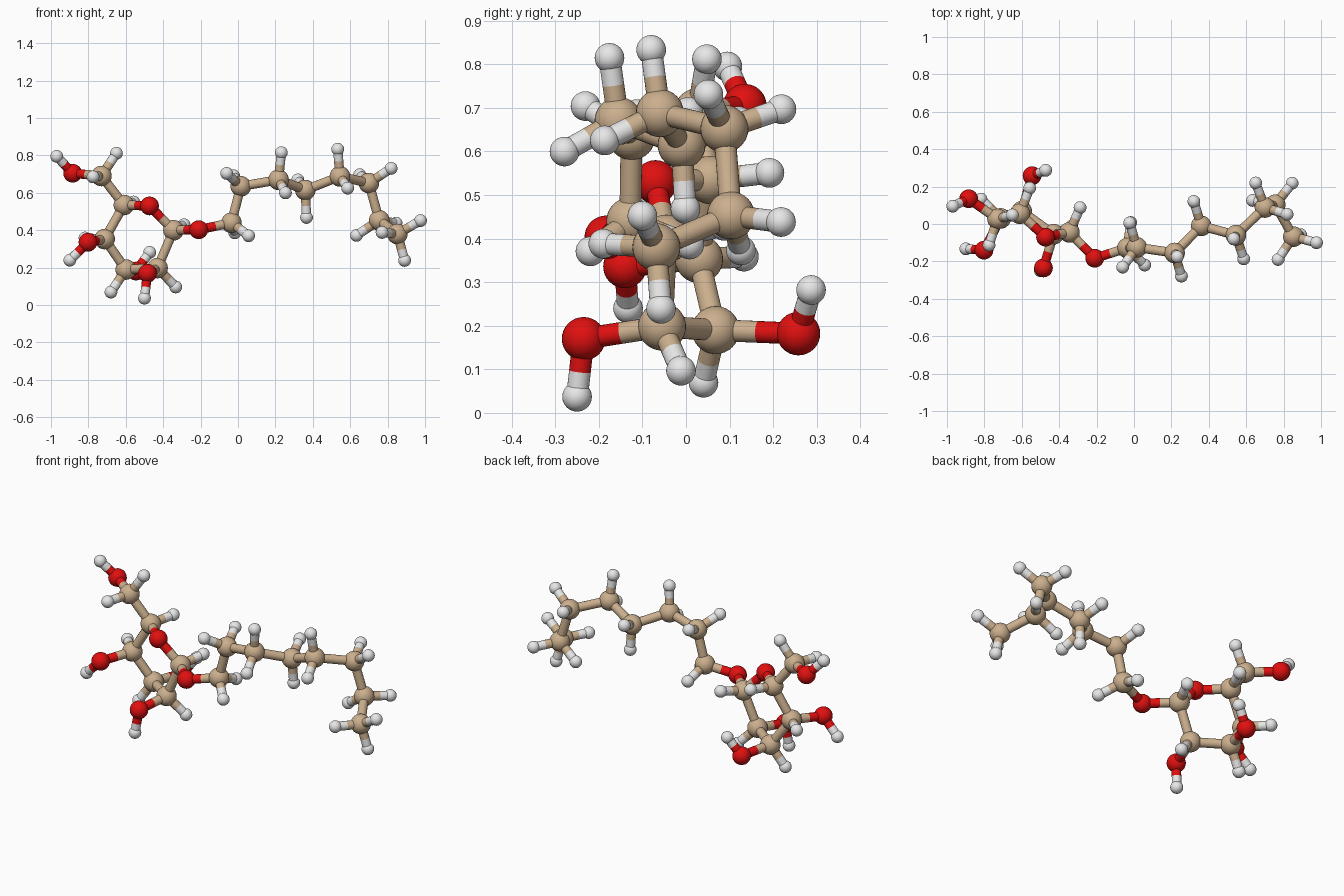
import bpy
import bmesh
from mathutils import Vector, Quaternion
from math import radians

cube = bpy.data.objects.get("Cube")
if cube:
    bpy.data.objects.remove(cube, do_unlink=True)

# Heavy atoms: sugar ring, side oxygens, then the tail chain
CARBONS = {
    "ring_carbon_a": (-.345, -.045, .4),
    "ring_carbon_b": (-.43, -.055, .198),
    "ring_carbon_c": (-.6, .068, .19),
    "ring_carbon_d": (-.713, .03, .353),
    "ring_carbon_e": (-.61, .055, .535),
    "arm_carbon": (-.73, .027, .69),
    "tail_carbon_a": (-.035, -.128, .44),
    "tail_carbon_b": (.015, -.125, .635),
    "tail_carbon_c": (.217, -.155, .67),
    "tail_carbon_d": (.36, -.01, .615),
    "tail_carbon_e": (.545, -.06, .688),
    "tail_carbon_f": (.7, .088, .652),
    "tail_carbon_g": (.755, .103, .453),
    "tail_carbon_h": (.852, -.068, .38),
}
OXYGENS = {
    "bridge_oxygen": (-.21, -.183, .403),
    "ring_oxygen": (-.473, -.07, .53),
    "front_oxygen": (-.484, -.235, .17),
    "back_oxygen": (-.545, .258, .182),
    "side_oxygen": (-.802, -.14, .336),
    "arm_oxygen": (-.884, .135, .705),
}
# Hydrogens that sit on oxygens
HYDROXYLS = {
    "front_hydrogen": (-.5, -.25, .037),
    "back_hydrogen": (-.472, .287, .282),
    "side_hydrogen": (-.899, -.133, .24),
    "arm_hydrogen": (-.969, .095, .795),
}
RADIUS = {"carbon": .055, "oxygen": .05, "hydrogen": .034}
COLOUR = {"carbon": (.6, .43, .27), "oxygen": (.75, .005, .005),
          "hydrogen": (.8, .8, .8)}
BOND_RADIUS = .025
CH_LENGTH = .147
MAX_BOND = .235


def make_material(name, rgb):
    mat = bpy.data.materials.new(name)
    mat.use_nodes = True
    mat.diffuse_color = (*rgb, 1)
    mat.node_tree.nodes["Principled BSDF"].inputs["Base Color"].default_value = (*rgb, 1)
    return mat


def make_mesh(name, mat, build):
    mesh = bpy.data.meshes.new(name)
    bm = bmesh.new()
    build(bm)
    for face in bm.faces:
        face.smooth = True
    bm.to_mesh(mesh)
    bm.free()
    mesh.materials.append(mat)
    return mesh


def place(name, mesh, location):
    obj = bpy.data.objects.new(name, mesh)
    obj.location = location
    bpy.context.collection.objects.link(obj)
    return obj


# One shared ball and one shared stick per element
balls, sticks = {}, {}
for kind, rgb in COLOUR.items():
    label = {"carbon": "tan", "oxygen": "red", "hydrogen": "white"}[kind]
    mat = make_material(label, rgb)
    balls[kind] = make_mesh(kind + "_ball", mat, lambda bm: bmesh.ops.create_uvsphere(
        bm, u_segments=32, v_segments=16, radius=RADIUS[kind]))
    sticks[kind] = make_mesh(kind + "_stick", mat, lambda bm: bmesh.ops.create_cone(
        bm, cap_ends=False, segments=24, radius1=BOND_RADIUS,
        radius2=BOND_RADIUS, depth=1))

atoms = []
for kind, table in (("carbon", CARBONS), ("oxygen", OXYGENS), ("hydrogen", HYDROXYLS)):
    atoms += [(name, kind, Vector(p)) for name, p in table.items()]

bonds = [(a, b) for i, a in enumerate(atoms) for b in atoms[i + 1:]
         if (a[2] - b[2]).length < MAX_BOND]


def neighbours(atom):
    return [b if a is atom else a for a, b in bonds if atom is a or atom is b]


def hydrogen_directions(atom):
    """Fill the free tetrahedral corners of a carbon."""
    near = neighbours(atom)
    dirs = [(n[2] - atom[2]).normalized() for n in near]
    away = -sum(dirs, Vector()).normalized()
    if len(dirs) == 3:
        return [away]
    if len(dirs) == 2:
        side = dirs[0].cross(dirs[1]).normalized()
        return [away * .58 + side * .815, away * .58 - side * .815]
    # End of chain: staggered against the previous link
    before = [n for n in neighbours(near[0]) if n is not atom and n[1] == "carbon"][0]
    anti = (near[0][2] - before[2]).normalized()
    return [Quaternion(away, radians(turn)) @ anti for turn in (0, 120, 240)]


# Hydrogens on every carbon
extra_atoms, extra_bonds = [], []
for atom in [a for a in atoms if a[1] == "carbon"]:
    for i, d in enumerate(hydrogen_directions(atom)):
        h = (f"{atom[0]}_hydrogen_{i + 1}", "hydrogen", atom[2] + d.normalized() * CH_LENGTH)
        extra_atoms.append(h)
        extra_bonds.append((atom, h))

# Balls
for name, kind, p in atoms + extra_atoms:
    place(name, balls[kind], p)


def half_bond(name, kind, start, end):
    obj = place(name, sticks[kind], (start + end) / 2)
    obj.rotation_mode = 'QUATERNION'
    obj.rotation_quaternion = (end - start).to_track_quat('Z', 'Y')
    obj.scale.z = (end - start).length


# Two-tone sticks, split midway between the ball surfaces
for a, b in bonds + extra_bonds:
    axis = b[2] - a[2]
    split = a[2] + axis.normalized() * (axis.length + RADIUS[a[1]] - RADIUS[b[1]]) / 2
    half_bond(f"{a[0]}_bond", a[1], a[2], split)
    half_bond(f"{b[0]}_bond", b[1], b[2], split)
